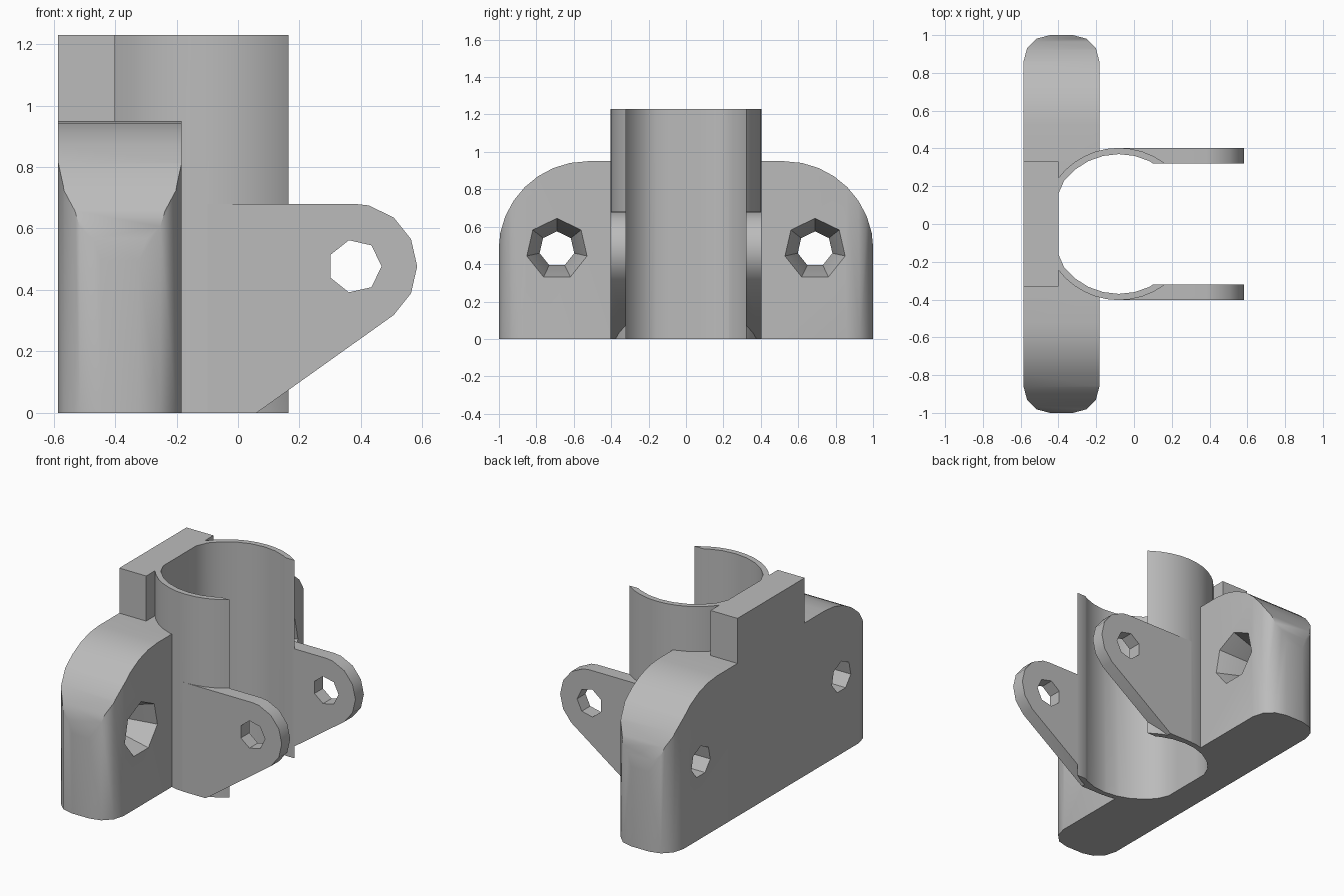
import bpy
import bmesh
from math import cos, sin, pi, radians
from mathutils import Vector

cube = bpy.data.objects.get("Cube")
if cube:
    bpy.data.objects.remove(cube, do_unlink=True)

gray = bpy.data.materials.new("plain gray")
gray.use_nodes = True
COLOR = (0.5, 0.5, 0.5, 1)
gray.diffuse_color = COLOR
gray.node_tree.nodes["Principled BSDF"].inputs["Base Color"].default_value = COLOR

HEIGHT = 1.23
BACK, FRONT = -0.585, -0.183     # flange faces
WALL = -0.40                     # flat wall behind the bore
TUBE_X, TUBE_R, BORE_R = -0.08, 0.403, 0.37
GAP = 0.32                       # half width of the open mouth


def arc(cx, cy, r, start, end, steps):
    angles = [radians(start + (end - start) * i / steps) for i in range(steps + 1)]
    return [(cx + r * cos(a), cy + r * sin(a)) for a in angles]


def ring(cx, cy, r, sides, start=0):
    return arc(cx, cy, r, start, start + 360, sides)[:-1]


def place(axis, p, t):
    a, b = p
    return Vector({"x": (t, a, b), "y": (a, t, b), "z": (a, b, t)}[axis])


def loft(name, axis, sections):
    """Solid through outlines given as (position, points) along an axis."""
    bm = bmesh.new()
    loops = [[bm.verts.new(place(axis, p, t)) for p in pts] for t, pts in sections]
    n = len(loops[0])
    for lo, hi in zip(loops, loops[1:]):
        for i in range(n):
            j = (i + 1) % n
            bm.faces.new((lo[i], lo[j], hi[j], hi[i]))
    bm.faces.new(loops[0])
    bm.faces.new(loops[-1])
    bmesh.ops.recalc_face_normals(bm, faces=bm.faces)
    mesh = bpy.data.meshes.new(name)
    bm.to_mesh(mesh)
    bm.free()
    mesh.materials.append(gray)
    obj = bpy.data.objects.new(name, mesh)
    bpy.context.collection.objects.link(obj)
    return obj


def prism(name, axis, pts, lo, hi):
    return loft(name, axis, [(lo, pts), (hi, pts)])


def rect(x0, x1, y0, y1):
    return [(x0, y0), (x1, y0), (x1, y1), (x0, y1)]


def combine(target, other, operation):
    mod = target.modifiers.new("combine", "BOOLEAN")
    mod.solver = "EXACT"
    mod.operation = operation
    mod.object = other
    bpy.context.view_layer.update()
    bpy.ops.object.select_all(action="DESELECT")
    bpy.context.view_layer.objects.active = target
    target.select_set(True)
    bpy.ops.object.modifier_apply(modifier=mod.name)
    bpy.data.objects.remove(other, do_unlink=True)


# Mounting flange: arched outline trimmed to a plan with rounded ends
arch_r, arch_y = 0.475, 0.527
arch = [(-arch_y - arch_r, 0), (arch_y + arch_r, 0)]
arch += arc(arch_y, arch_r, arch_r, 0, 90, 8)
arch += arc(-arch_y, arch_r, arch_r, 90, 180, 8)
bracket = prism("clamp_bracket", "x", arch, -0.8, 0.1)
r = 0.14
plan = []
for cx, cy, start in ((FRONT - r, 1 - r, 0), (BACK + r, 1 - r, 90),
                      (BACK + r, r - 1, 180), (FRONT - r, r - 1, 270)):
    plan += arc(cx, cy, r, start, start + 90, 3)
combine(bracket, prism("flange_plan", "z", plan, -0.1, 1.2), "INTERSECT")

# Back block and tube
block = prism("back_block", "z", rect(BACK, WALL, -0.33, 0.33), 0, HEIGHT)
combine(bracket, block, "UNION")
tube = prism("tube", "z", ring(TUBE_X, 0, TUBE_R, 40), 0, HEIGHT)
combine(bracket, tube, "UNION")

# Pair of pivot lugs with a sloping lower edge
LUG_X, LUG_Z, LUG_R = 0.38, 0.477, 0.203
step = 360 / 14
lug = [(-0.1, 0), (0.06, 0)]
lug += arc(LUG_X, LUG_Z, LUG_R, -2 * step, 3 * step, 5)
lug += [(LUG_X, LUG_Z + LUG_R), (-0.1, LUG_Z + LUG_R)]
for side in (-1, 1):
    ends = sorted((side * 0.25, side * TUBE_R))
    combine(bracket, prism("lug", "y", lug, *ends), "UNION")

# Bore with a flat back, and the open mouth between the lugs
bore = [(max(x, WALL), y) for x, y in ring(TUBE_X, 0, BORE_R, 28)]
combine(bracket, prism("bore", "z", bore, -0.2, 1.5), "DIFFERENCE")
mouth = rect(0, 0.8, -GAP, GAP)
combine(bracket, prism("mouth", "z", mouth, -0.2, 1.5), "DIFFERENCE")

# Pivot hole through both lugs
pivot = ring(LUG_X, LUG_Z, 0.087, 7)
combine(bracket, prism("pivot_hole", "y", pivot, -0.6, 0.6), "DIFFERENCE")

# Countersunk screw holes in the flange
for side in (-1, 1):
    small = ring(side * 0.69, 0.48, 0.095, 7, 90)
    wide = ring(side * 0.69, 0.48, 0.165, 7, 90)
    screw = loft("screw_hole", "x", [(BACK - 0.1, small), (FRONT - 0.2, small),
                                     (FRONT, wide), (FRONT + 0.05, wide)])
    combine(bracket, screw, "DIFFERENCE")

bpy.ops.object.shade_smooth_by_angle(angle=radians(35))
